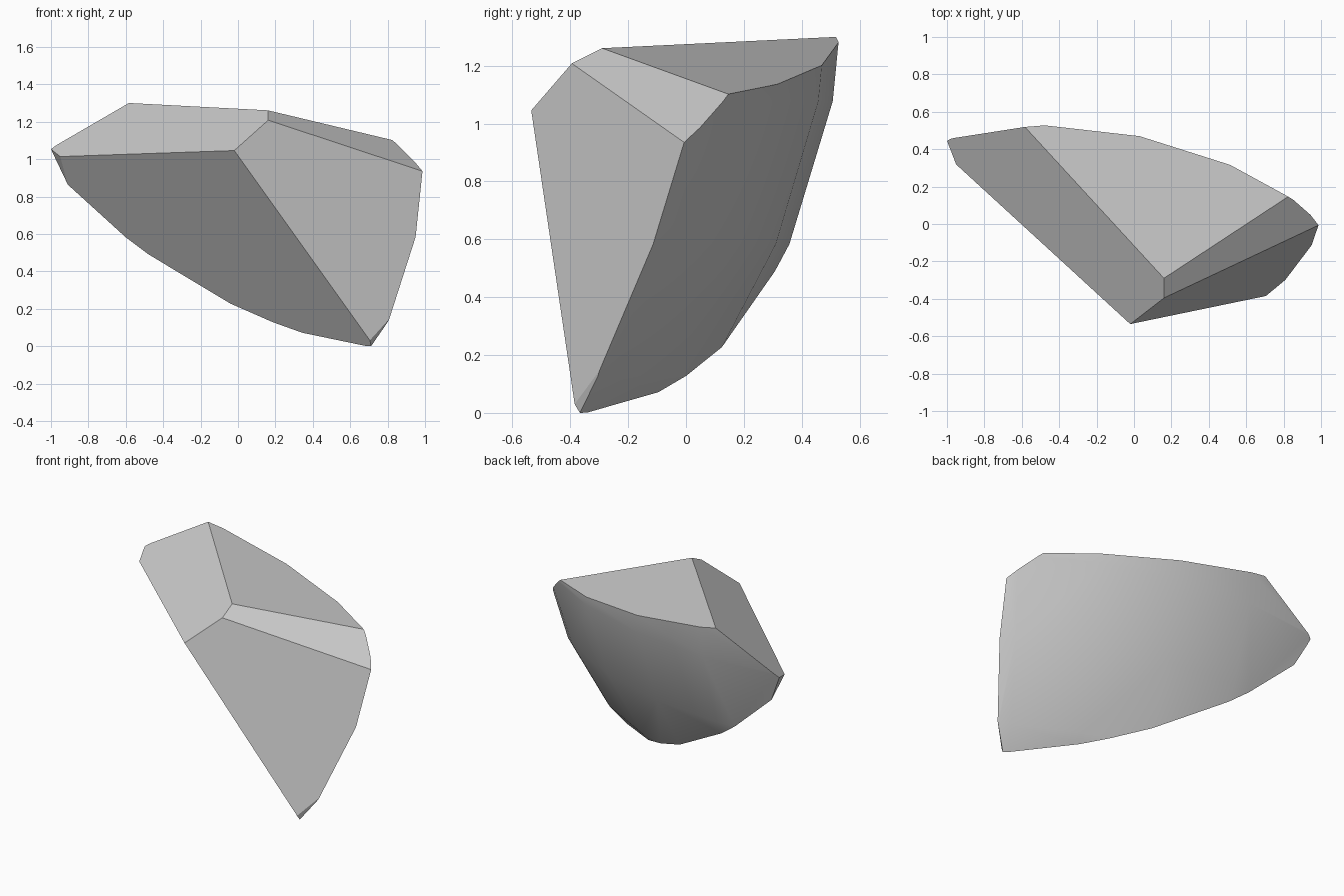
import bpy
import bmesh
from mathutils import Vector

if "Cube" in bpy.data.objects:
    bpy.data.objects.remove(bpy.data.objects["Cube"], do_unlink=True)

# Single stone colour
stone = bpy.data.materials.new("stone_grey")
stone.use_nodes = True
stone.diffuse_color = (0.6, 0.6, 0.6, 1)
stone.node_tree.nodes["Principled BSDF"].inputs["Base Color"].default_value = (0.6, 0.6, 0.6, 1)

# Corners of the broken facets
peak = Vector((-0.60, 0.537, 1.31))
ridge = Vector((0.16, -0.29, 1.27))
brow = Vector((-0.02, -0.535, 1.055))
shoulder = Vector((0.83, 0.15, 1.11))
right_tip = Vector((1.0, 0.0, 0.94))
left_tip = Vector((-1.0, 0.45, 1.06))
left_notch = Vector((-0.95, 0.32, 1.02))
left_heel = Vector((-0.91, 0.405, 0.87))
foot_front = Vector((0.705, -0.385, 0.04))
foot = Vector((0.715, -0.36, 0.0))
foot_side = Vector((0.825, -0.285, 0.17))
inside = Vector((0, 0, 0.8))

facets = [
    (peak, ridge, shoulder),             # top
    (peak, ridge, brow),                 # upper left slope
    (ridge, shoulder, right_tip),        # narrow upper bevel
    (brow, right_tip, foot_front),       # front
    (brow, left_notch, foot_front),      # undercut
    (left_notch, left_tip, left_heel),   # left chip
    (foot_front, foot, foot_side),       # foot chip
]

# Curved outer skin of a large ball, split off by the flat facets
bm = bmesh.new()
bmesh.ops.create_uvsphere(bm, u_segments=32, v_segments=16, radius=2.635)
bmesh.ops.translate(bm, verts=bm.verts, vec=(-0.477, -2.077, 1.601))
for face in bm.faces:
    face.smooth = True

for a, b, c in facets:
    normal = (b - a).cross(c - a).normalized()
    if normal.dot(inside - a) > 0:
        normal.negate()
    bmesh.ops.bisect_plane(bm, geom=bm.verts[:] + bm.edges[:] + bm.faces[:], dist=1e-5,
                           plane_co=a, plane_no=normal, clear_outer=True)
    rim = [e for e in bm.edges if e.is_boundary]
    for cap in bmesh.ops.holes_fill(bm, edges=rim, sides=0)["faces"]:
        cap.smooth = False

# Keep the rims of the flat facets crisp
for edge in bm.edges:
    edge.smooth = all(f.smooth for f in edge.link_faces)
bmesh.ops.recalc_face_normals(bm, faces=bm.faces)

# Rest on the ground
lowest = min(v.co.z for v in bm.verts)
bmesh.ops.translate(bm, verts=bm.verts, vec=(0, 0, -lowest))

mesh = bpy.data.meshes.new("rock_shard")
bm.to_mesh(mesh)
bm.free()
mesh.materials.append(stone)
shard = bpy.data.objects.new("rock_shard", mesh)
bpy.context.collection.objects.link(shard)
